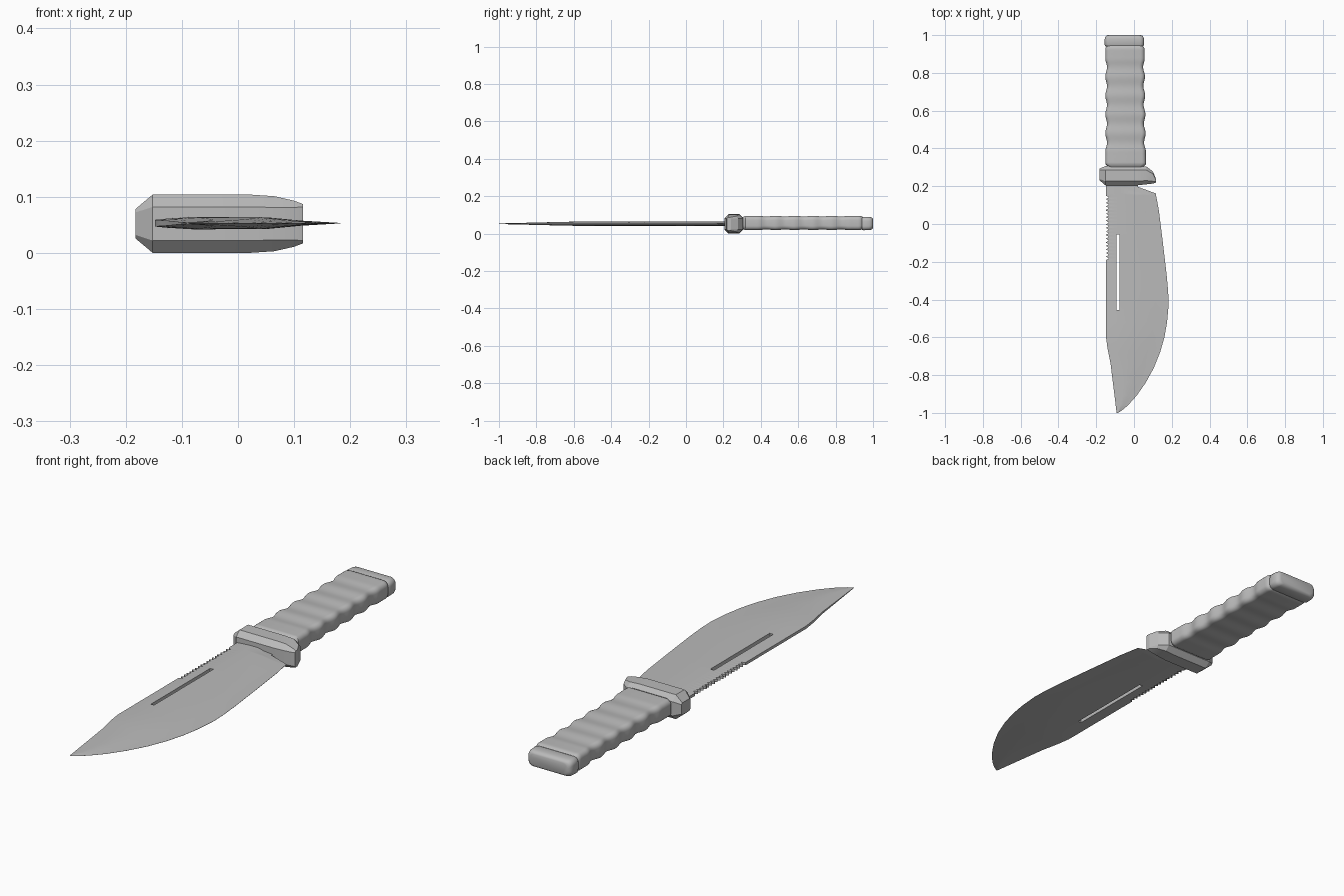
import bpy, bmesh, math
from mathutils import Vector

cube = bpy.data.objects.get("Cube")
if cube:
    bpy.data.objects.remove(cube, do_unlink=True)

MID = 0.053  # height of the blade's centre plane

grey = bpy.data.materials.new("plain grey")
grey.use_nodes = True
grey.diffuse_color = (0.5, 0.5, 0.5, 1)
grey.node_tree.nodes["Principled BSDF"].inputs["Base Color"].default_value = (0.5, 0.5, 0.5, 1)


def finish(name, bm, angle):
    bmesh.ops.recalc_face_normals(bm, faces=bm.faces)
    mesh = bpy.data.meshes.new(name)
    bm.to_mesh(mesh)
    bm.free()
    mesh.materials.append(grey)
    obj = bpy.data.objects.new(name, mesh)
    bpy.context.collection.objects.link(obj)
    bpy.ops.object.select_all(action='DESELECT')
    obj.select_set(True)
    bpy.context.view_layer.objects.active = obj
    bpy.ops.object.shade_smooth_by_angle(angle=math.radians(angle))
    return obj


def loft(name, rings, angle):
    """Skin a row of equal rings and cap both ends."""
    bm = bmesh.new()
    rows = [[bm.verts.new(p) for p in ring] for ring in rings]
    n = len(rows[0])
    for a, b in zip(rows, rows[1:]):
        for k in range(n):
            bm.faces.new((a[k], a[(k + 1) % n], b[(k + 1) % n], b[k]))
    bm.faces.new(rows[0])
    bm.faces.new(rows[-1])
    return finish(name, bm, angle)


def interp(points, y):
    """Piecewise linear value at y for (y, value) points in falling y."""
    for (y0, v0), (y1, v1) in zip(points, points[1:]):
        if y >= y1:
            return v0 + (v1 - v0) * (y0 - y) / (y0 - y1)
    return points[-1][1]


def rounded_ring(x0, x1, half, radius, y, z=MID, segs=5):
    """Rounded rectangle in the x-z plane."""
    ring = []
    for q, (sx, sz) in enumerate(((1, 1), (-1, 1), (-1, -1), (1, -1))):
        cx = x1 - radius if sx > 0 else x0 + radius
        cz = z + sz * (half - radius)
        for k in range(segs + 1):
            a = (q + k / segs) * math.pi / 2
            ring.append(Vector((cx + radius * math.cos(a), y, cz + radius * math.sin(a))))
    return ring


# Blade: grid skin on both sides, slot left open, edges walled
spine = [(0.25, -0.148), (-0.6, -0.148), (-0.66, -0.14), (-0.74, -0.124), (-1.0, -0.092)]
edge = [(0.25, 0.02), (0.197, 0.02), (0.162, 0.115), (0.07, 0.132), (-0.1, 0.153),
        (-0.27, 0.173), (-0.36, 0.181), (-0.43, 0.183), (-0.52, 0.175), (-0.6, 0.161),
        (-0.68, 0.138), (-0.76, 0.106), (-0.84, 0.062), (-0.91, 0.013),
        (-0.96, -0.032), (-0.99, -0.068), (-1.0, -0.086)]
slot = (-0.055, -0.455)
pitch, teeth, first = 0.019, 18, 0.15
notches = {round(first - pitch * (k + f), 4): d
           for k in range(teeth) for f, d in ((0, 0), (0.45, 0.014), (0.55, 0.014), (0.95, 0))}
ys = sorted({p[0] for p in spine + edge} | set(notches) | set(slot), reverse=True)

bm = bmesh.new()
top, low = [], []
for y in ys:
    s, e = interp(spine, y), interp(edge, y)
    w = e - s
    thin = min(1, 0.15 + (y + 1) * 2.2)
    columns = [(s + notches.get(y, 0), 0.006), (s + min(0.02, 0.12 * w), 0.008),
               (s + min(0.055, 0.3 * w), 0.01), (s + min(0.071, 0.4 * w), 0.011),
               (s + 0.6 * w, 0.0105), (e - min(0.07, 0.25 * w), 0.0045), (e, 0.0004)]
    top.append([bm.verts.new((x, y, MID + h * thin)) for x, h in columns])
    low.append([bm.verts.new((x, y, MID - h * thin)) for x, h in columns])
sides = {}
for i in range(len(ys) - 1):
    for j in range(len(top[0]) - 1):
        if j == 2 and slot[1] < (ys[i] + ys[i + 1]) / 2 < slot[0]:
            continue
        cell = [(i, j), (i, j + 1), (i + 1, j + 1), (i + 1, j)]
        for skin in (top, low):
            bm.faces.new([skin[a][b] for a, b in cell])
        for p, q in zip(cell, cell[1:] + cell[:1]):
            key = tuple(sorted((p, q)))
            sides[key] = sides.get(key, 0) + 1
for ((a, b), (c, d)), count in sides.items():
    if count == 1:
        bm.faces.new((top[a][b], top[c][d], low[c][d], low[a][b]))
finish("blade", bm, 25)

# Guard: chamfered block with a forward-leaning prong on the left
rings = []
for x, y0, y1, half, cut in ((-0.183, 0.232, 0.292, 0.026, 0.006),
                             (-0.152, 0.205, 0.307, 0.052, 0.022),
                             (0.02, 0.205, 0.307, 0.052, 0.022),
                             (0.065, 0.21, 0.305, 0.049, 0.02),
                             (0.1, 0.214, 0.278, 0.041, 0.012),
                             (0.116, 0.219, 0.24, 0.035, 0.005)):
    outline = [(y0 + cut, -half), (y1 - cut, -half), (y1, cut - half), (y1, half - cut),
               (y1 - cut, half), (y0 + cut, half), (y0, half - cut), (y0, cut - half)]
    rings.append([Vector((x, y, 0.052 + z)) for y, z in outline])
loft("guard", rings, 15)

# Grip: rounded bar with finger waves
rings = []
start, end, steps = 0.3, 0.945, 72
for k in range(steps + 1):
    t = k / steps
    y = start + (end - start) * t
    fade = max(0, min(1, (y - 0.36) / 0.05, (0.9 - y) / 0.05))
    wave = fade * (math.cos((y - 0.38) * math.tau / 0.1) - 1) / 2
    inset = 0.012 * max(0, 1 - min(y - 0.305, end - y) / 0.012)
    rings.append(rounded_ring(-0.152 - 0.009 * wave + inset, 0.064 - 0.008 * t + 0.009 * wave - inset,
                              0.038 + 0.003 * wave - 0.5 * inset, 0.022, y, 0.057))
loft("grip", rings, 40)

# Pommel: rounded end cap
rings = []
for y, inset in ((0.938, 0.012), (0.942, 0.004), (0.95, 0), (0.98, 0.001),
                 (0.99, 0.004), (0.997, 0.01), (1.0, 0.018)):
    rings.append(rounded_ring(-0.156 + inset, 0.054 - inset, 0.036 - 0.7 * inset, 0.022, y, 0.054))
loft("pommel", rings, 35)
